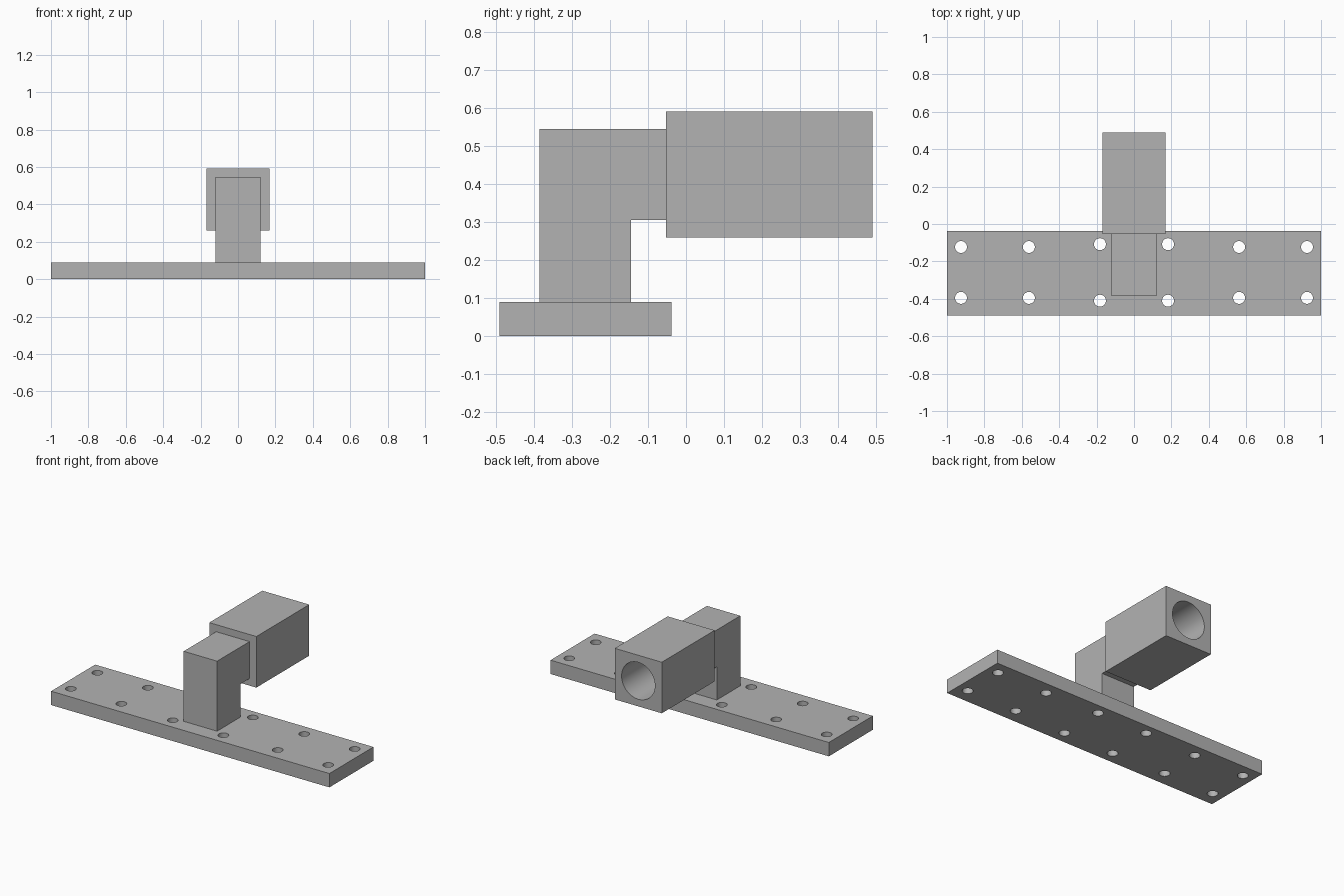
import bpy
import bmesh
import math
from mathutils import Matrix

if "Cube" in bpy.data.objects:
    bpy.data.objects.remove(bpy.data.objects["Cube"], do_unlink=True)

# Single plain grey finish
GREY = (0.45, 0.45, 0.45, 1)
grey = bpy.data.materials.new("plain_grey")
grey.use_nodes = True
grey.diffuse_color = GREY
grey.node_tree.nodes["Principled BSDF"].inputs["Base Color"].default_value = GREY


def add_object(name, bm):
    bmesh.ops.recalc_face_normals(bm, faces=bm.faces)
    mesh = bpy.data.meshes.new(name)
    bm.to_mesh(mesh)
    bm.free()
    mesh.materials.append(grey)
    obj = bpy.data.objects.new(name, mesh)
    bpy.context.collection.objects.link(obj)
    return obj


def prism(name, profile, half_width):
    """Extrude a (y, z) side profile symmetrically along x."""
    bm = bmesh.new()
    face = bm.faces.new([bm.verts.new((-half_width, y, z)) for y, z in profile])
    side = bmesh.ops.extrude_face_region(bm, geom=[face])["geom"]
    moved = [v for v in side if isinstance(v, bmesh.types.BMVert)]
    bmesh.ops.translate(bm, verts=moved, vec=(2 * half_width, 0, 0))
    return add_object(name, bm)


def box(name, half_width, y0, y1, z0, z1):
    return prism(name, [(y0, z0), (y1, z0), (y1, z1), (y0, z1)], half_width)


def drill(obj, centres, radius, depth, segments, turn=Matrix()):
    """Cut round holes with one hidden cutter, then remove the cutter."""
    bm = bmesh.new()
    for centre in centres:
        bmesh.ops.create_cone(bm, cap_ends=True, segments=segments,
                              radius1=radius, radius2=radius, depth=depth,
                              matrix=Matrix.Translation(centre) @ turn)
    cutter = add_object(obj.name + "_cutter", bm)
    cutter.hide_render = True
    cut = obj.modifiers.new("holes", "BOOLEAN")
    cut.operation = "DIFFERENCE"
    cut.solver = "EXACT"
    cut.object = cutter
    bpy.ops.object.select_all(action="DESELECT")
    bpy.context.view_layer.objects.active = obj
    obj.select_set(True)
    bpy.ops.object.modifier_apply(modifier=cut.name)
    bpy.data.objects.remove(cutter, do_unlink=True)
    bpy.ops.object.shade_smooth_by_angle(angle=math.radians(30))


# Base plate with two rows of six screw holes
plate = box("base_plate", 1, -0.49, -0.038, 0, 0.09)
hole_columns = [(0.925, 0.136), (0.562, 0.136), (0.182, 0.151)]
holes = [(sx * x, -0.259 + sy * dy, 0.045)
         for x, dy in hole_columns for sx in (-1, 1) for sy in (-1, 1)]
drill(plate, holes, 0.032, 0.3, 32)

# Upright post turning into a short horizontal arm
prism("bracket_arm", [(-0.386, 0.09), (-0.145, 0.09), (-0.145, 0.305),
                      (-0.053, 0.305), (-0.053, 0.545), (-0.386, 0.545)], 0.12)

# Square socket block with a round bore opening at the back
block = box("socket_block", 0.169, -0.053, 0.49, 0.259, 0.591)
drill(block, [(0, 0.29, 0.425)], 0.12, 0.5, 64, Matrix.Rotation(math.pi / 2, 4, "X"))
